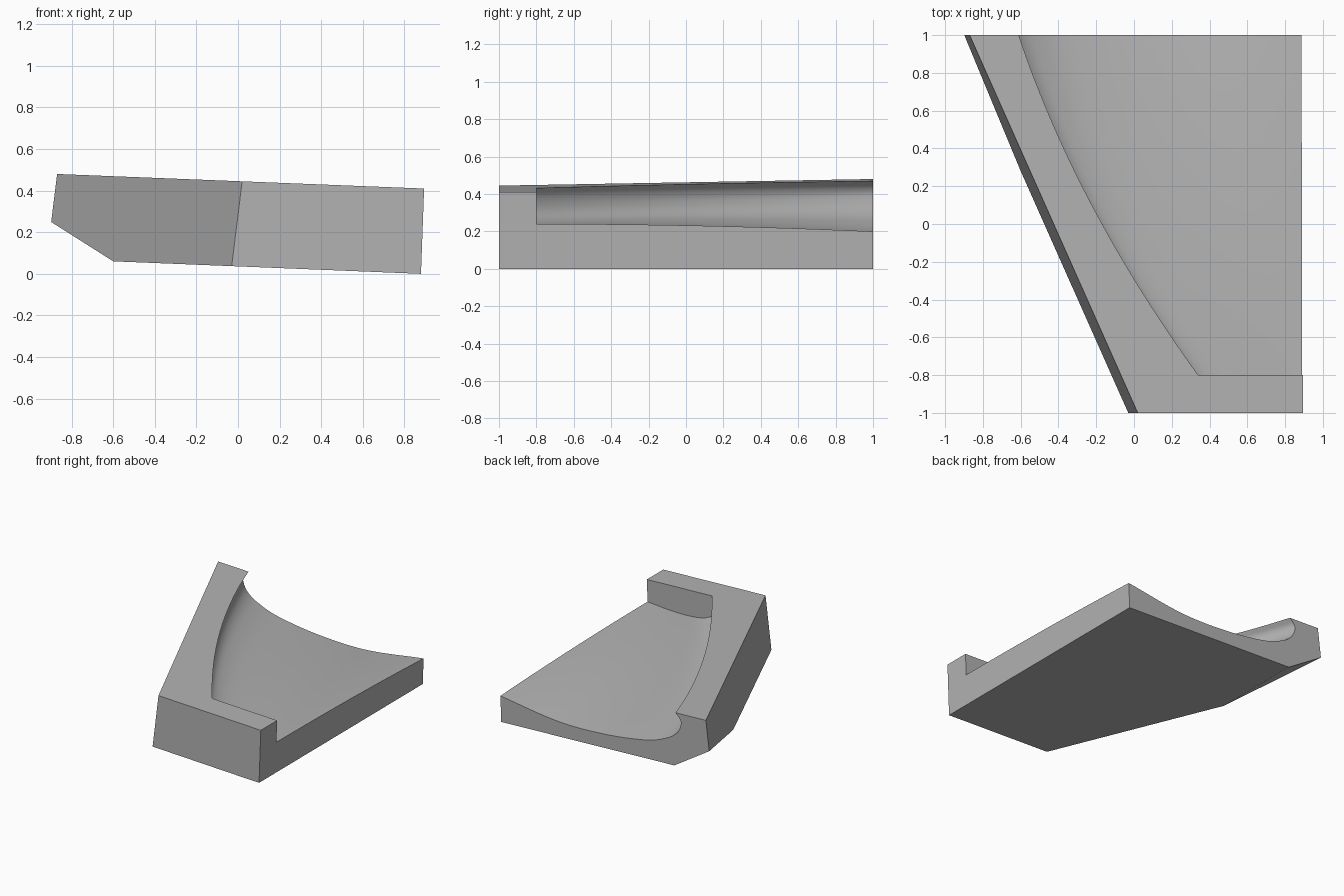
import bpy, bmesh
from mathutils import Vector

if "Cube" in bpy.data.objects:
    bpy.data.objects.remove(bpy.data.objects["Cube"], do_unlink=True)

grey = bpy.data.materials.new("plain grey")
grey.use_nodes = True
colour = (0.45, 0.45, 0.45, 1)
grey.diffuse_color = colour
grey.node_tree.nodes["Principled BSDF"].inputs["Base Color"].default_value = colour


def make_object(name, bm):
    bmesh.ops.recalc_face_normals(bm, faces=bm.faces)
    mesh = bpy.data.meshes.new(name)
    bm.to_mesh(mesh)
    bm.free()
    mesh.materials.append(grey)
    obj = bpy.data.objects.new(name, mesh)
    bpy.context.collection.objects.link(obj)
    return obj


def loft(bm, sections):
    """Skin closed sections of equal length and cap both ends."""
    rings = [[bm.verts.new(p) for p in s] for s in sections]
    for a, b in zip(rings, rings[1:]):
        for i in range(len(a)):
            j = (i + 1) % len(a)
            bm.faces.new((a[i], a[j], b[j], b[i]))
    bm.faces.new(rings[0])
    bm.faces.new(rings[-1])


def smooth_curve(points, steps=8):
    """Catmull-Rom curve through the points."""
    p = [Vector(q) for q in points]
    p = [2 * p[0] - p[1]] + p + [2 * p[-1] - p[-2]]
    out = []
    for a, b, c, d in zip(p, p[1:], p[2:], p[3:]):
        for k in range(steps):
            t = k / steps
            out.append(b + (c - a) * t / 2 + (2 * a - 5 * b + 4 * c - d) * t * t / 2
                       + (3 * b - a - 3 * c + d) * t ** 3 / 2)
    return out + [p[-2]]


# Body: chamfered slab with one slanting side
outline = [(-0.9, 0.25), (-0.6, 0.06), (0.88, 0), (0.895, 0.41), (-0.87, 0.48), (-1, 0.485), (-1, 0.313)]
bm = bmesh.new()
loft(bm, [[(x, y, z) for x, z in outline] for y in (-1, 1)])
top_back, top_front, low_front = Vector((-0.87, 1, 0.48)), Vector((0.02, -1, 0.445)), Vector((-0.03, -1, 0.04))
normal = (top_back - top_front).cross(low_front - top_front)
if normal.x > 0:
    normal.negate()
cut = bmesh.ops.bisect_plane(bm, geom=bm.verts[:] + bm.edges[:] + bm.faces[:], plane_co=top_front,
                             plane_no=normal, clear_outer=True)
bmesh.ops.contextual_create(bm, geom=[e for e in cut["geom_cut"] if isinstance(e, bmesh.types.BMEdge)])
body = make_object("scooped_block", bm)

# Scoop: undercut hollow that widens and deepens towards the back
front = smooth_curve([(0.34, 0.432), (0.315, 0.395), (0.307, 0.35), (0.317, 0.305), (0.35, 0.268),
                      (0.42, 0.24), (0.52, 0.226), (0.68, 0.224), (0.89, 0.24)])
back = smooth_curve([(-0.61, 0.47), (-0.648, 0.43), (-0.655, 0.385), (-0.62, 0.315), (-0.53, 0.252),
                     (-0.35, 0.19), (0.0, 0.142), (0.4, 0.135), (0.89, 0.2)])
bm = bmesh.new()
sections = []
for k in range(42):
    t = k / 40
    bulge = 0.35 * t * (1 - t)
    ring = []
    for a, b in zip(front, back):
        p = a.lerp(b, t)
        q = a.lerp(b, t * t)
        edge = front[0].lerp(back[0], t)
        fade = min(1, max(0, (0.89 - p.x) / (0.89 - edge.x)))
        # the rim stays on the sloping top, the floor sinks late
        low = min(1, max(0, (edge.y - p.y) / 0.2))
        ring.append((p.x - bulge * fade, p.y + (q.y - p.y) * low + 0.04 * bulge * fade * (1 - low)))
    ring += [(1.2, ring[-1][1] + 0.04), (1.2, 0.7), (ring[0][0], 0.7)]
    sections.append([(x, -0.8 + 1.8 * t, z) for x, z in ring])
loft(bm, sections)
scoop = make_object("scoop_cutter", bm)
scoop.hide_render = True

mod = body.modifiers.new("scoop", "BOOLEAN")
mod.operation = "DIFFERENCE"
mod.solver = "EXACT"
mod.object = scoop
bpy.ops.object.select_all(action="DESELECT")
bpy.context.view_layer.objects.active = body
body.select_set(True)
bpy.ops.object.modifier_apply(modifier=mod.name)
bpy.data.objects.remove(scoop, do_unlink=True)
bpy.ops.object.shade_smooth_by_angle()
